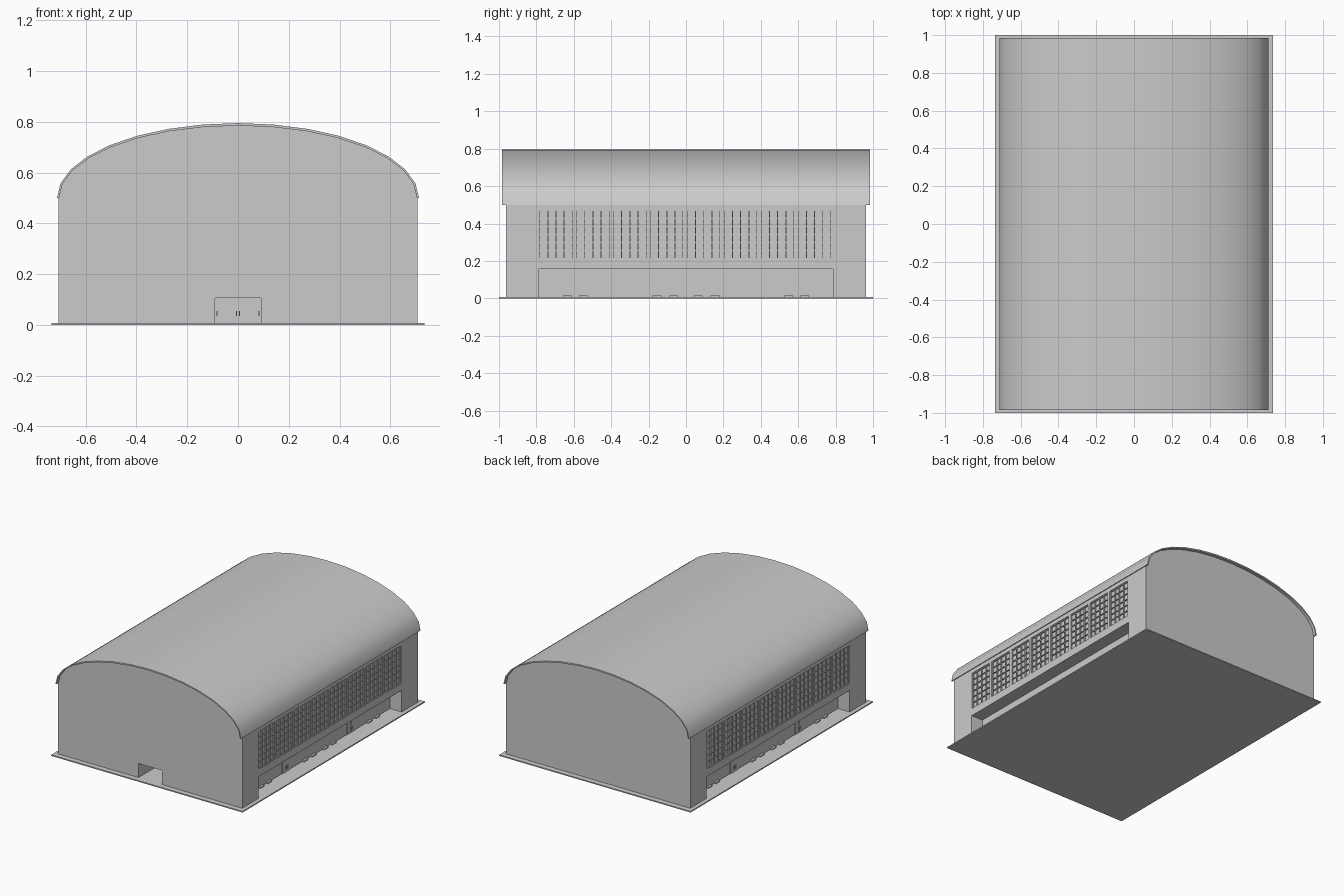
import bpy, bmesh, math

if "Cube" in bpy.data.objects:
    bpy.data.objects.remove(bpy.data.objects["Cube"])

HW, HY, EAVE, RISE = 0.707, 0.963, 0.50, 0.287
FLOOR = 0.008


def add_box(bm, x0, x1, y0, y1, z0, z1):
    v = [bm.verts.new((x, y, z)) for x in (x0, x1) for y in (y0, y1) for z in (z0, z1)]
    for f in ((0, 1, 3, 2), (4, 6, 7, 5), (0, 4, 5, 1), (2, 3, 7, 6), (0, 2, 6, 4), (1, 5, 7, 3)):
        bm.faces.new([v[i] for i in f])


def finish(bm, name):
    bmesh.ops.recalc_face_normals(bm, faces=bm.faces[:])
    me = bpy.data.meshes.new(name)
    bm.to_mesh(me)
    bm.free()
    ob = bpy.data.objects.new(name, me)
    bpy.context.collection.objects.link(ob)
    return ob


def boxes(name, items):
    bm = bmesh.new()
    for b in items:
        add_box(bm, *b)
    return finish(bm, name)


def mirrored(items):
    return items + [(-b[1], -b[0]) + tuple(b[2:]) for b in items]


def arch(hw, rise, n=16):
    return [(-hw * math.cos(math.pi * i / n), EAVE + rise * math.sin(math.pi * i / n))
            for i in range(n + 1)]


def extrude_profile(name, pts, hy):
    bm = bmesh.new()
    face = bm.faces.new([bm.verts.new((x, -hy, z)) for x, z in pts])
    ext = bmesh.ops.extrude_face_region(bm, geom=[face])
    for v in ext["geom"]:
        if isinstance(v, bmesh.types.BMVert):
            v.co.y = hy
    return finish(bm, name)


# Base slab
boxes("base_slab", [(-0.735, 0.735, -1, 1, 0, FLOOR)])

# Hall body with arched gables
hall = extrude_profile("hall_walls", [(-HW, FLOOR)] + arch(HW, RISE) + [(HW, FLOOR)], HY)

# Window layout: eight windows per long side
W, PITCH, Z0, Z1, DEPTH = 0.18, 0.1975, 0.21, 0.472, 0.012
starts = [-0.785 + PITCH * i for i in range(8)]

# Openings: side arcades, front entrance, windows
SIDE_X, FRONT_Y = HW - 0.09, -HY + 0.2
cuts = mirrored([(SIDE_X, 0.8, -0.787, 0.787, -0.05, 0.158)]
                + [(HW - DEPTH, 0.8, y, y + W, Z0, Z1) for y in starts])
cuts.append((-0.09, 0.09, -1.1, FRONT_Y, -0.05, 0.106))
cutter = boxes("opening_cutter", cuts)
cutter.hide_render = True
cutter.hide_set(True)
mod = hall.modifiers.new("openings", 'BOOLEAN')
mod.operation, mod.solver, mod.object = 'DIFFERENCE', 'EXACT', cutter

# Window bars
bars, t = [], 0.0025
for y in starts:
    for c in range(5):
        yc = y + t + (W - 2 * t) * c / 4
        bars.append((HW - DEPTH - 0.002, HW - 0.003, yc - t, yc + t, Z0, Z1))
    for r in range(7):
        zc = Z0 + t + (Z1 - Z0 - 2 * t) * r / 6
        bars.append((HW - DEPTH - 0.002, HW - 0.004, y, y + W, zc - t, zc + t))
boxes("window_bars", mirrored(bars))

# Side doors with frames and handles
doors, handles = [], []
for yc in (-0.355, 0.355):
    for s in (-1, 1):
        a, b = sorted((yc + s * 0.002, yc + s * 0.042))
        doors.append((SIDE_X - 0.002, SIDE_X + 0.004, a, b, FLOOR, 0.105))
        h = yc + s * 0.008
        handles.append((SIDE_X, SIDE_X + 0.01, h - 0.002, h + 0.002, 0.03, 0.05))
boxes("side_doors", mirrored(doors))
boxes("side_door_handles", mirrored(handles))

# Low benches along the arcades
boxes("arcade_benches", mirrored([
    (SIDE_X - 0.001, SIDE_X + 0.015, s * y - 0.023, s * y + 0.023, FLOOR, 0.016)
    for y in (0.065, 0.155, 0.55, 0.635) for s in (-1, 1)]))

# Front entrance doors
boxes("front_doors", mirrored([(0.002, 0.039, FRONT_Y - 0.004, FRONT_Y + 0.002, FLOOR, 0.104),
                               (0.042, 0.088, FRONT_Y - 0.004, FRONT_Y + 0.002, FLOOR, 0.104)]))
boxes("front_door_handles", mirrored([(0.004, 0.008, FRONT_Y - 0.01, FRONT_Y, 0.035, 0.055),
                                      (0.081, 0.085, FRONT_Y - 0.01, FRONT_Y, 0.035, 0.055)]))

# Curved roof shell overhanging the gables
roof = extrude_profile("roof_shell", arch(0.713, 0.295) + arch(0.705, 0.285)[::-1], 0.985)
bpy.context.view_layer.objects.active = roof
roof.select_set(True)
bpy.ops.object.shade_smooth_by_angle(angle=math.radians(35))
